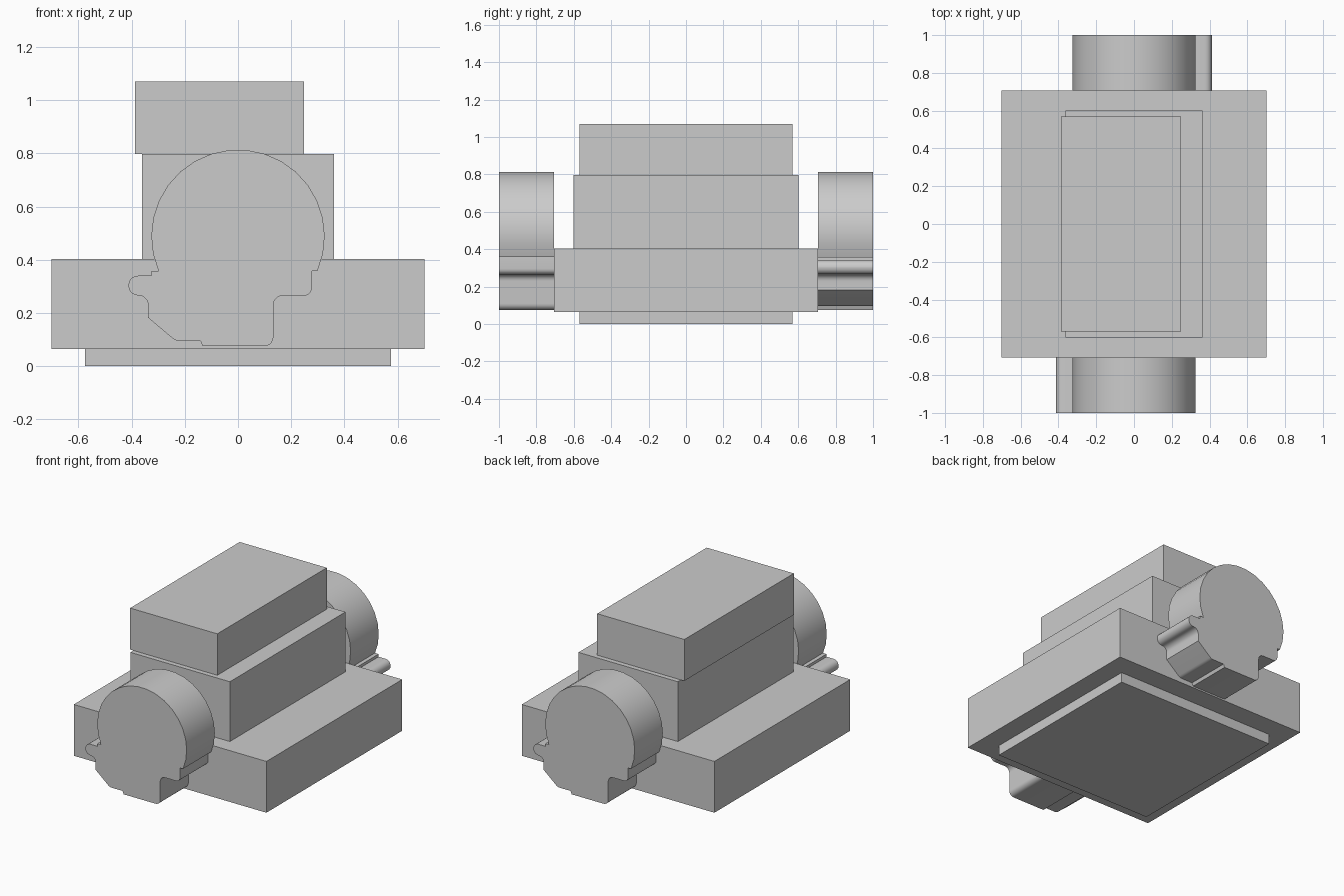
import bpy, bmesh, math
from mathutils import Vector, Matrix

cube = bpy.data.objects.get("Cube")
if cube:
    bpy.data.objects.remove(cube, do_unlink=True)

grey = bpy.data.materials.new("plain_grey")
grey.use_nodes = True
color = (0.6, 0.6, 0.6, 1)
grey.diffuse_color = color
grey.node_tree.nodes["Principled BSDF"].inputs["Base Color"].default_value = color


def finish(name, bm):
    bmesh.ops.recalc_face_normals(bm, faces=bm.faces)
    mesh = bpy.data.meshes.new(name)
    bm.to_mesh(mesh)
    bm.free()
    mesh.materials.append(grey)
    obj = bpy.data.objects.new(name, mesh)
    bpy.context.collection.objects.link(obj)
    return obj


def box(name, x, y, z):
    """Box from (min, max) ranges."""
    bm = bmesh.new()
    size = [b - a for a, b in (x, y, z)]
    centre = [(a + b) / 2 for a, b in (x, y, z)]
    bmesh.ops.create_cube(bm, size=1, matrix=Matrix.Translation(centre) @ Matrix.Diagonal((*size, 1)))
    return finish(name, bm)


def fillet(before, corner, after, radius, steps=5):
    """Points of a round arc replacing a corner."""
    u, v = (before - corner).normalized(), (after - corner).normalized()
    half = u.angle(v) / 2
    centre = corner + (u + v).normalized() * radius / math.sin(half)
    reach = radius / math.tan(half)
    start = (corner + u * reach - centre).normalized()
    end = (corner + v * reach - centre).normalized()
    return [centre + start.slerp(end, i / steps).normalized() * radius for i in range(steps + 1)]


def housing_profile():
    # Large round top, running from lower left over to lower right
    radius, centre_z, segments = 0.326, 0.488, 19
    low, high = math.radians(203.5), math.radians(-23.5)
    points = []
    for i in range(segments + 1):
        a = low + (high - low) * i / segments
        points.append(Vector((radius * math.cos(a), centre_z + radius * math.sin(a))))
    # Stepped foot and side lug: x, z, corner radius
    corners = [(0.278, 0.358, 0), (0.278, 0.265, 0.03), (0.133, 0.265, 0.035),
               (0.133, 0.075, 0.034), (-0.133, 0.075, 0), (-0.141, 0.095, 0),
               (-0.235, 0.095, 0.04), (-0.338, 0.182, 0), (-0.338, 0.266, 0.036),
               (-0.412, 0.266, 0.036), (-0.412, 0.34, 0.036), (-0.325, 0.34, 0),
               (-0.325, 0.358, 0)]
    places = [points[-1]] + [Vector(c[:2]) for c in corners] + [points[0]]
    for i, (x, z, r) in enumerate(corners):
        if r:
            points += fillet(places[i], places[i + 1], places[i + 2], r)
        else:
            points.append(places[i + 1])
    return points


def housing(name, turn):
    """Profile extruded outwards; turn rotates it about the vertical axis."""
    bm = bmesh.new()
    face = bm.faces.new([bm.verts.new((p.x, -1, p.y)) for p in housing_profile()])
    result = bmesh.ops.extrude_face_region(bm, geom=[face], use_keep_orig=True)
    moved = [g for g in result["geom"] if isinstance(g, bmesh.types.BMVert)]
    bmesh.ops.translate(bm, verts=moved, vec=(0, 0.293, 0))
    bmesh.ops.rotate(bm, verts=bm.verts, matrix=Matrix.Rotation(turn, 3, "Z"))
    obj = finish(name, bm)
    bpy.ops.object.select_all(action="DESELECT")
    obj.select_set(True)
    bpy.context.view_layer.objects.active = obj
    bpy.ops.object.shade_smooth_by_angle(angle=math.radians(30))


# Stacked body
box("bottom_plate", (-0.575, 0.575), (-0.57, 0.57), (0, 0.065))
box("base_block", (-0.702, 0.702), (-0.707, 0.707), (0.065, 0.403))
box("middle_block", (-0.362, 0.362), (-0.602, 0.602), (0.403, 0.797))
box("top_block", (-0.387, 0.248), (-0.57, 0.57), (0.797, 1.07))

# End housings, each the other turned half way round
housing("front_housing", 0)
housing("back_housing", math.pi)
